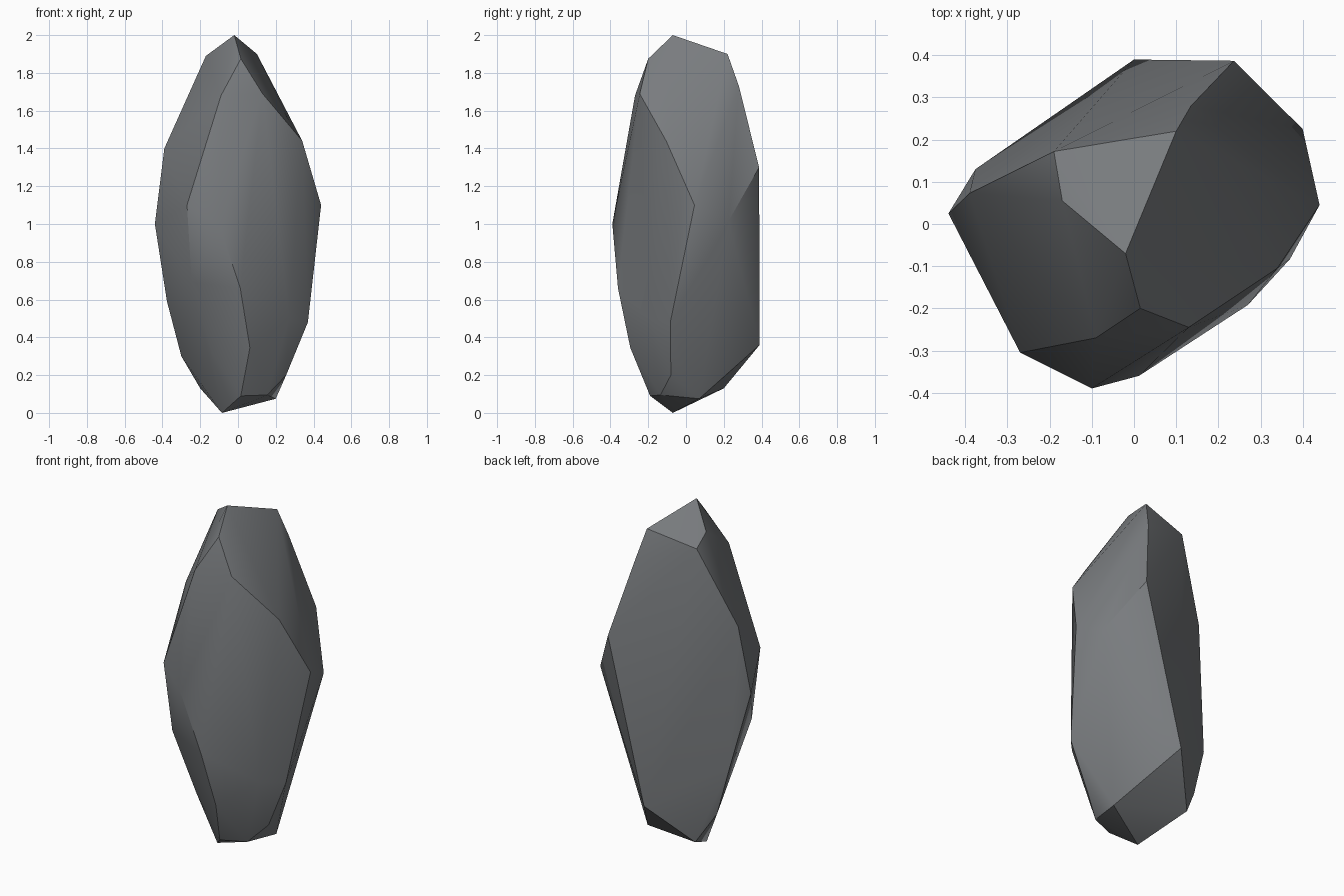
import bpy, bmesh, math

if "Cube" in bpy.data.objects:
    bpy.data.objects.remove(bpy.data.objects["Cube"])

# Corner points of the faceted boulder, wrapped in a convex hull
corners = [
    # crown
    (-.02, -.07, 2.0), (.10, .22, 1.9), (.015, -.20, 1.875), (-.17, .055, 1.89),
    (-.19, .172, 1.84), (.135, .28, 1.73), (.13, -.245, 1.69), (-.09, -.27, 1.68),
    # shoulders and waist
    (.34, -.105, 1.44), (-.39, .073, 1.40), (.237, .387, 1.30), (.44, .045, 1.10),
    (.40, .225, 1.015), (-.27, -.305, 1.10), (-.44, .025, 1.0), (-.10, -.39, 1.0),
    # lower body
    (-.245, -.26, .69), (.012, -.36, .66), (-.376, .13, .59), (.27, -.192, .5),
    (.37, -.083, .48), (0, .39, .36), (.063, -.295, .345), (-.14, -.185, .32),
    (-.30, .14, .30),
    # foot
    (.255, -.08, .20), (-.20, .20, .13), (.155, -.135, .095), (.015, -.19, .09),
    (.20, .07, .075), (-.085, -.07, 0),
]

bm = bmesh.new()
for c in corners:
    bm.verts.new(c)
bmesh.ops.convex_hull(bm, input=bm.verts[:])
bmesh.ops.delete(bm, geom=[v for v in bm.verts if not v.link_faces], context='VERTS')
bmesh.ops.recalc_face_normals(bm, faces=bm.faces[:])
mesh = bpy.data.meshes.new("rock")
bm.to_mesh(mesh)
bm.free()

# Single stone colour
mat = bpy.data.materials.new("stone grey")
mat.diffuse_color = (.19, .20, .21, 1)
mat.use_nodes = True
mat.node_tree.nodes["Principled BSDF"].inputs["Base Color"].default_value = mat.diffuse_color
mesh.materials.append(mat)

rock = bpy.data.objects.new("rock", mesh)
bpy.context.collection.objects.link(rock)
bpy.context.view_layer.objects.active = rock
rock.select_set(True)
bpy.ops.object.shade_smooth_by_angle(angle=math.radians(30))
